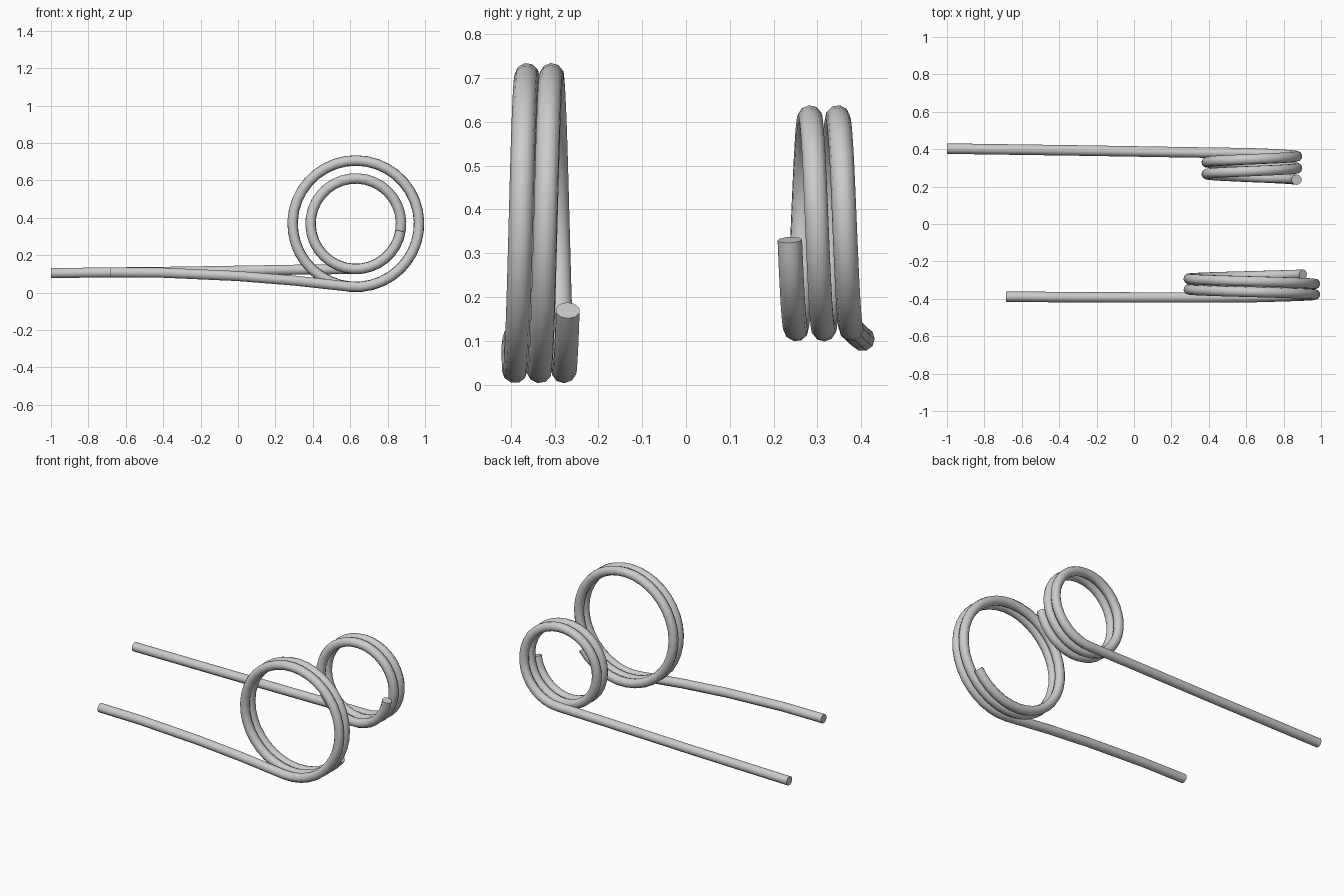
import bpy
import math

if "Cube" in bpy.data.objects:
    bpy.data.objects.remove(bpy.data.objects["Cube"])

CX, CZ = 0.63, 0.368      # shared coil axis, running along y
WIRE = 0.028


def torsion_spring(name, leg, radius, y0, y1, a0, a1, steps):
    """One wire: leg points first, then a helix from angle a0 to a1 (degrees)."""
    pts = list(leg)
    for i in range(steps + 1):
        t = i / steps
        a = math.radians(a0 + (a1 - a0) * t)
        pts.append((CX + radius * math.cos(a), y0 + (y1 - y0) * t,
                    CZ + radius * math.sin(a)))
    curve = bpy.data.curves.new(name, 'CURVE')
    curve.dimensions = '3D'
    curve.bevel_depth = WIRE
    curve.bevel_resolution = 3
    curve.use_fill_caps = True
    spline = curve.splines.new('POLY')
    spline.points.add(len(pts) - 1)
    for p, co in zip(spline.points, pts):
        p.co = (*co, 1)
    obj = bpy.data.objects.new(name, curve)
    bpy.context.collection.objects.link(obj)
    bpy.ops.object.select_all(action='DESELECT')
    obj.select_set(True)
    bpy.context.view_layer.objects.active = obj
    bpy.ops.object.convert(target='MESH')
    bpy.ops.object.shade_smooth_by_angle(angle=math.radians(40))
    return bpy.context.object


# large front spring with the shorter, slightly bowed leg
torsion_spring("large_spring",
               [(-0.685, -0.388, 0.108), (-0.4, -0.391, 0.106), (0.0, -0.393, 0.088),
                (0.3, -0.393, 0.064)],
               0.338, -0.392, -0.27, -96, 720 - 36, 80)

# small back spring with the long leg
torsion_spring("small_spring",
               [(-1.0, 0.403, 0.104), (-0.3, 0.393, 0.112), (0.3, 0.383, 0.122)],
               0.242, 0.378, 0.237, -91, 720 - 9, 76)
